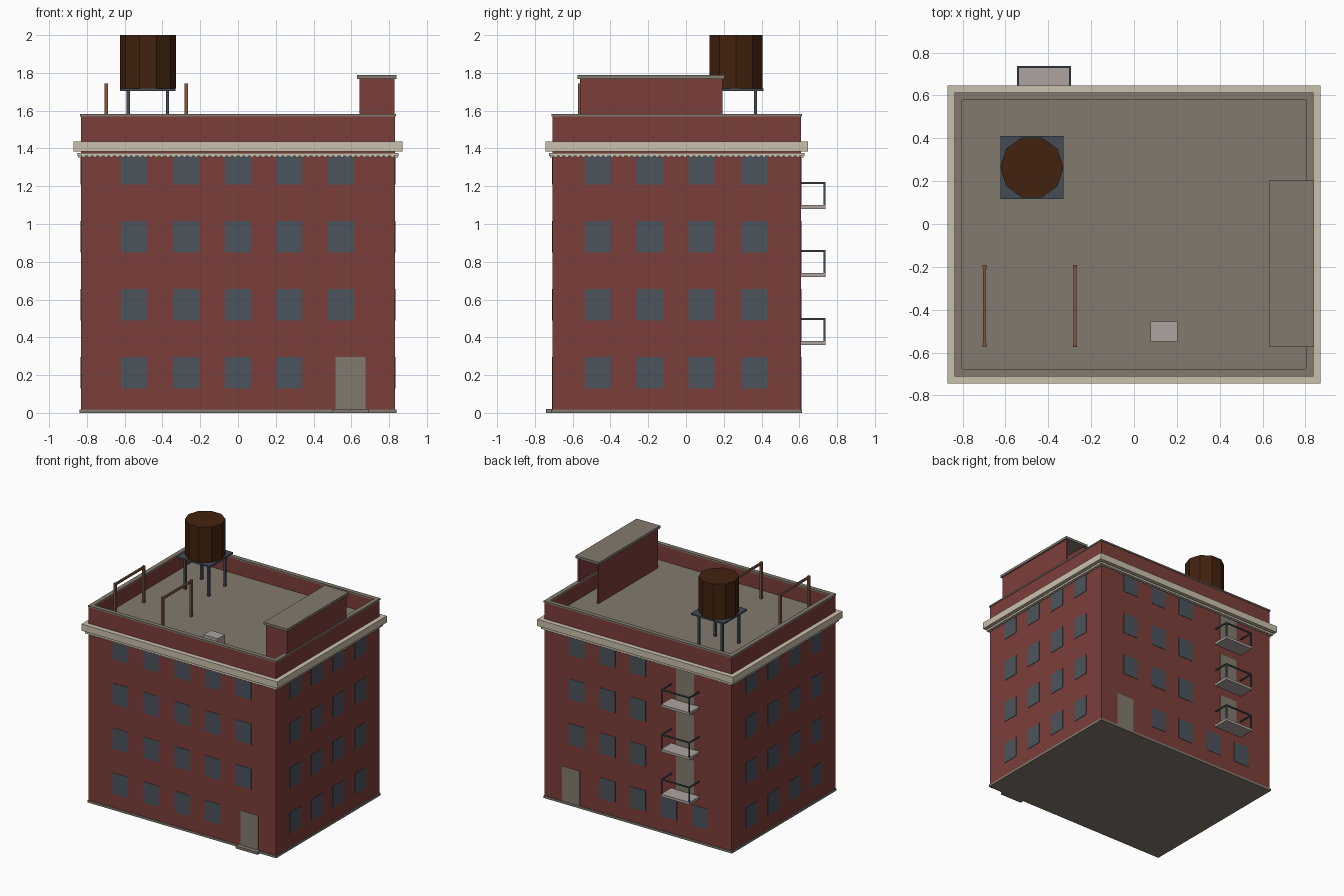
import bpy, bmesh, math
from mathutils import Matrix, Vector

if "Cube" in bpy.data.objects:
    bpy.data.objects.remove(bpy.data.objects["Cube"], do_unlink=True)


def material(name, *srgb):
    lin = [((c / 255 + 0.055) / 1.055) ** 2.4 for c in srgb] + [1]
    m = bpy.data.materials.new(name)
    m.use_nodes = True
    m.diffuse_color = lin
    m.node_tree.nodes["Principled BSDF"].inputs["Base Color"].default_value = lin
    return m


BRICK = material("red brick", 124, 63, 58)
STONE = material("grey stone", 130, 122, 110)
CREAM = material("cream trim", 202, 192, 172)
GLASS = material("slate glass", 76, 84, 92)
METAL = material("dark metal", 68, 76, 86)
PALE = material("pale concrete", 174, 164, 160)
TANK = material("dark tank wood", 66, 34, 14)
WOOD = material("brown wood", 126, 88, 62)


def finish(name, bm, mat):
    mesh = bpy.data.meshes.new(name)
    bm.to_mesh(mesh)
    bm.free()
    mesh.materials.append(mat)
    ob = bpy.data.objects.new(name, mesh)
    bpy.context.collection.objects.link(ob)
    return ob


def boxes(name, mat, items):
    """One object made of boxes, each given as x0, x1, y0, y1, z0, z1."""
    bm = bmesh.new()
    for x0, x1, y0, y1, z0, z1 in items:
        size = Matrix.Diagonal((x1 - x0, y1 - y0, z1 - z0, 1))
        mid = Matrix.Translation(((x0 + x1) / 2, (y0 + y1) / 2, (z0 + z1) / 2))
        bmesh.ops.create_cube(bm, size=1, matrix=mid @ size)
    return finish(name, bm, mat)


# Main dimensions
X, FRONT, BACK = 0.832, -0.706, 0.608
ROOF, TOP, STOREY = 1.45, 1.582, 0.36


def ring(grow, width, z0, z1):
    """Four boxes around the building outline."""
    x, f, b = X + grow, FRONT - grow, BACK + grow
    return [(-x, x, f, f + width, z0, z1), (-x, x, b - width, b, z0, z1),
            (-x, -x + width, f + width, b - width, z0, z1),
            (x - width, x, f + width, b - width, z0, z1)]


# Body, plinth, roof and parapet
boxes("brick_body", BRICK, [(-X, X, FRONT, BACK, 0.01, ROOF - 0.01)])
boxes("plinth", STONE, [(-X - 0.006, X + 0.006, FRONT - 0.006, BACK + 0.006, 0, 0.018)])
boxes("roof_deck", STONE, [(-X + 0.02, X - 0.02, FRONT + 0.02, BACK - 0.02, ROOF - 0.01, ROOF)])
boxes("parapet", BRICK, ring(0, 0.026, ROOF - 0.01, TOP - 0.012))
boxes("parapet_cap", STONE, ring(0.005, 0.035, TOP - 0.012, TOP))

# Cornice with its lower moulding and dentils
boxes("cornice", CREAM, ring(0.038, 0.045, 1.384, 1.437))
boxes("cornice_moulding", CREAM, ring(0.019, 0.025, 1.36, 1.376))
dentils = []
for i in range(56):
    x = -X + (i + 0.5) * 2 * X / 56
    for y in (FRONT, BACK):
        dentils.append((x - 0.008, x + 0.008, y - 0.014, y + 0.014, 1.353, 1.362))
for i in range(44):
    y = FRONT + (i + 0.5) * (BACK - FRONT) / 44
    for x in (-X, X):
        dentils.append((x - 0.014, x + 0.014, y - 0.008, y + 0.008, 1.353, 1.362))
boxes("dentils", CREAM, dentils)

# Windows and doors as thin plates on each wall
W, T = 0.069, 0.003
columns = [-0.55, -0.275, 0, 0.27, 0.545]
side_columns = [-0.465, -0.192, 0.083, 0.362]
DOOR_X, BALCONY_X = 0.596, -0.42
front, back, sides = [], [], []
for floor in range(4):
    z0 = 0.13 + floor * STOREY
    z1 = z0 + 0.167
    for i, x in enumerate(columns):
        if floor or i < 4:
            front.append((x - W, x + W, FRONT - T, FRONT + T, z0, z1))
        if (floor and i > 1) or (not floor and i < 4):
            back.append((x - W, x + W, BACK - T, BACK + T, z0, z1))
    for y in side_columns:
        for x in (-X, X):
            sides.append((x - T, x + T, y - W, y + W, z0, z1))
boxes("front_windows", GLASS, front)
boxes("back_windows", GLASS, back)
boxes("side_windows", GLASS, sides)

D = 0.079
boxes("front_door", STONE, [(DOOR_X - D, DOOR_X + D, FRONT - T, FRONT + T, 0.018, 0.297)])
boxes("back_door", STONE, [(DOOR_X - D, DOOR_X + D, BACK - T, BACK + T, 0.018, 0.297)])
boxes("front_doorstep", STONE, [(DOOR_X - 0.097, DOOR_X + 0.097, -0.742, FRONT, 0, 0.02)])

# Balconies with doors and railings on the back
doors, slabs, rails = [], [], []
L, R, OUT, B = BALCONY_X - 0.127, BALCONY_X + 0.127, 0.738, 0.01
for floor in (1, 2, 3):
    z = floor * STOREY
    doors.append((BALCONY_X - D, BALCONY_X + D, BACK - T, BACK + T, z + 0.018, z + 0.297))
    slabs.append((L, R, BACK, OUT, z, z + 0.02))
    rails.append((L, R, OUT - B, OUT, z + 0.132, z + 0.142))
    for x in (L, R - B):
        rails.append((x, x + B, OUT - B, OUT, z + 0.02, z + 0.132))
        rails.append((x, x + B, BACK, OUT - B, z + 0.132, z + 0.142))
boxes("balcony_doors", STONE, doors)
boxes("balcony_slabs", PALE, slabs)
boxes("balcony_railings", METAL, rails)

# Stair house, open toward the back
S0, S1, E0, E1, SZ = 0.642, 0.828, -0.562, 0.192, 1.768
boxes("stair_house_walls", BRICK, [
    (S0, S0 + 0.015, E0, E1, ROOF, SZ), (S1 - 0.015, S1, E0, E1, ROOF, SZ),
    (S0 + 0.015, S1 - 0.015, E0, E0 + 0.015, ROOF, SZ)])
boxes("stair_house_roof", STONE, [(S0 - 0.012, S1 + 0.012, E0 - 0.012, E1 + 0.012, SZ, 1.788)])

# Water tank on a legged platform
CX, CY, P, LEG = -0.477, 0.264, 0.147, 0.104
boxes("tank_platform", METAL, [(CX - P, CX + P, CY - P, CY + P, 1.704, 1.717)])
boxes("tank_legs", METAL, [
    (CX + sx * LEG - 0.009, CX + sx * LEG + 0.009, CY + sy * LEG - 0.009, CY + sy * LEG + 0.009, ROOF, 1.704)
    for sx in (-1, 1) for sy in (-1, 1)])
bm = bmesh.new()
bmesh.ops.create_cone(bm, cap_ends=True, segments=10, radius1=0.148, radius2=0.148, depth=0.283)
bmesh.ops.rotate(bm, verts=bm.verts, cent=Vector(), matrix=Matrix.Rotation(math.pi / 2, 3, 'Z'))
# Turn the drum until a corner points along x
first = max(bm.verts, key=lambda v: v.co.x)
turn = -math.atan2(first.co.y, first.co.x)
bmesh.ops.rotate(bm, verts=bm.verts, cent=Vector(), matrix=Matrix.Rotation(turn, 3, 'Z'))
bmesh.ops.translate(bm, verts=bm.verts, vec=(CX, CY, 1.8585))
finish("water_tank", bm, TANK)

# Clothes line frames and vent box
frames = []
for x in (-0.697, -0.275):
    frames.append((x - 0.007, x + 0.007, -0.57, -0.195, 1.725, 1.741))
    for y in (-0.564, -0.201):
        frames.append((x - 0.009, x + 0.009, y - 0.009, y + 0.009, ROOF, 1.743))
boxes("clothes_line_frames", WOOD, frames)
boxes("roof_vent", PALE, [(0.077, 0.203, -0.548, -0.456, ROOF, 1.53)])
